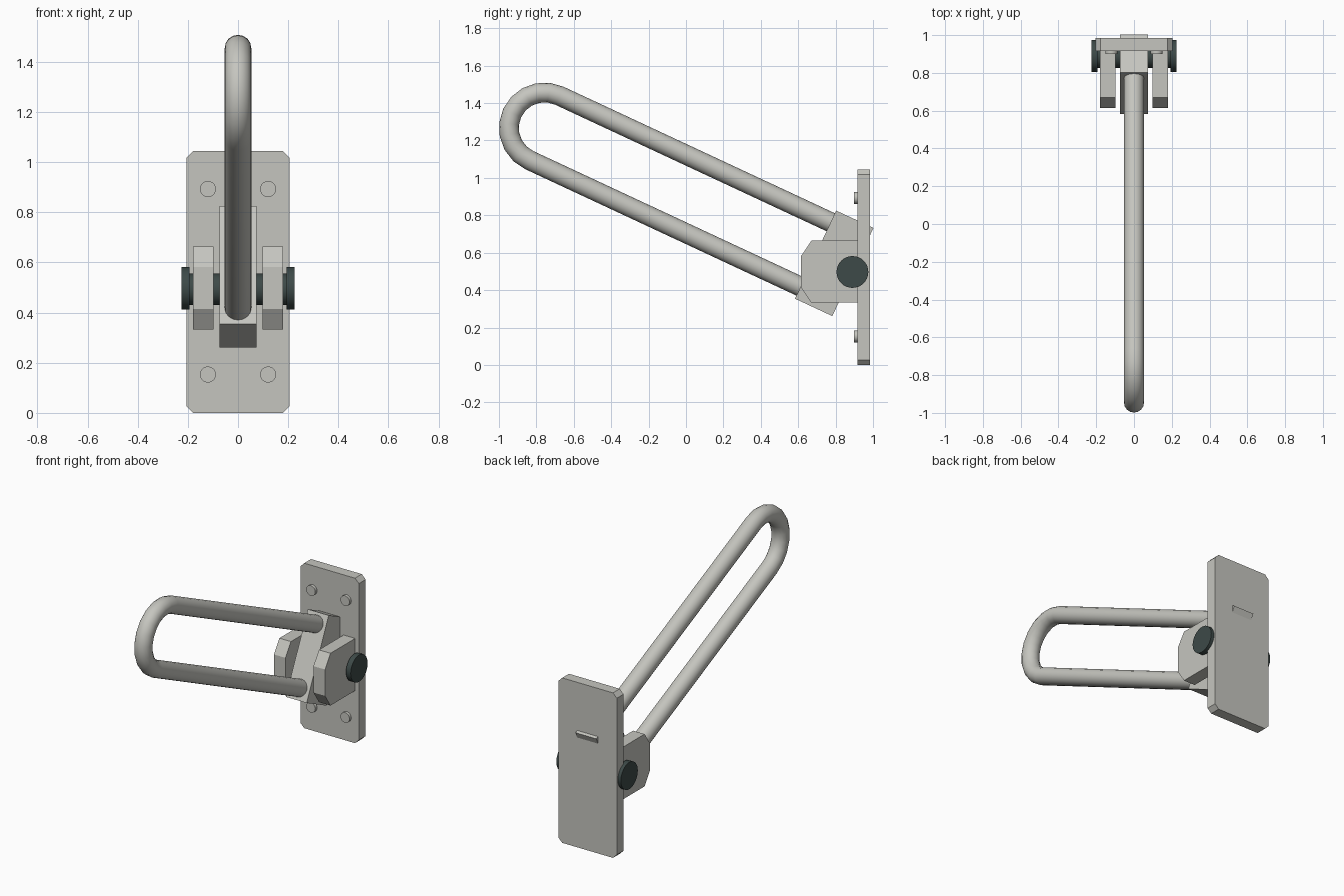
import bpy, bmesh, math
from mathutils import Vector, Matrix

if "Cube" in bpy.data.objects:
    bpy.data.objects.remove(bpy.data.objects["Cube"])


def material(name, rgb):
    m = bpy.data.materials.new(name)
    m.diffuse_color = (*rgb, 1)
    m.use_nodes = True
    m.node_tree.nodes["Principled BSDF"].inputs["Base Color"].default_value = m.diffuse_color
    return m


METAL = material("warm_grey_metal", (0.56, 0.56, 0.52))
DARK = material("dark_teal_metal", (0.047, 0.068, 0.065))


def finish(bm, name, mat, smooth=False):
    bmesh.ops.recalc_face_normals(bm, faces=bm.faces)
    me = bpy.data.meshes.new(name)
    bm.to_mesh(me)
    bm.free()
    ob = bpy.data.objects.new(name, me)
    bpy.context.collection.objects.link(ob)
    me.materials.append(mat)
    if smooth:
        bpy.ops.object.select_all(action='DESELECT')
        ob.select_set(True)
        bpy.context.view_layer.objects.active = ob
        bpy.ops.object.shade_smooth_by_angle(angle=math.radians(35))
    return ob


def prism(name, points, depth, mat):
    """Extrude a closed outline of 3D points along the depth vector."""
    bm = bmesh.new()
    face = bm.faces.new([bm.verts.new(p) for p in points])
    ext = bmesh.ops.extrude_face_region(bm, geom=[face])
    moved = [g for g in ext["geom"] if isinstance(g, bmesh.types.BMVert)]
    bmesh.ops.translate(bm, verts=moved, vec=depth)
    return finish(bm, name, mat)


def cylinder(name, centre, radius, length, axis, mat, sides=32):
    bm = bmesh.new()
    rot = Matrix.Rotation(math.pi / 2, 4, 'Y' if axis == 'X' else 'X')
    bmesh.ops.create_cone(bm, cap_ends=True, segments=sides, radius1=radius,
                          radius2=radius, depth=length,
                          matrix=Matrix.Translation(centre) @ rot)
    return finish(bm, name, mat, True)


# Wall plate with clipped corners
w, h, c = 0.205, 1.045, 0.027
outline = [(-w + c, 0), (w - c, 0), (w, c), (w, h - c),
           (w - c, h), (-w + c, h), (-w, h - c), (-w, c)]
prism("wall_plate", [(x, 0.917, z) for x, z in outline], (0, 0.068, 0), METAL)

# Screw heads on the plate
for x in (-0.12, 0.12):
    for z in (0.153, 0.893):
        cylinder("screw_head", (x, 0.911, z), 0.032, 0.024, 'Y', METAL, 24)

# Hinge cheeks and pin caps, one on each side
cheek = [(0.925, 0.333), (0.67, 0.333), (0.615, 0.415),
         (0.615, 0.582), (0.67, 0.664), (0.925, 0.664)]
for s, side in ((-1, "left"), (1, "right")):
    prism(side + "_hinge_cheek", [(s * 0.098, y, z) for y, z in cheek],
          (s * 0.081, 0, 0), METAL)
    cylinder(side + "_pin_cap", (s * 0.2095, 0.89, 0.497), 0.085, 0.033, 'X', DARK)

# Hinge pin
cylinder("hinge_pin", (0, 0.89, 0.493), 0.063, 0.40, 'X', DARK)

# Tilted pivot block
tilt = math.radians(25)
u = Vector((0, math.cos(tilt), -math.sin(tilt)))   # along the rail, to the wall
v = Vector((0, math.sin(tilt), math.cos(tilt)))    # across the rail, upward
corner = Vector((-0.073, 0.583, 0.354))
prism("pivot_block", [corner, corner + u * 0.22, corner + u * 0.22 + v * 0.52,
                      corner + v * 0.52], (0.146, 0, 0), METAL)

# Looped grab rail: two straight bars joined by a half-round bend
bend, R, r, sides, steps = Vector((0, -0.757, 1.267)), 0.19, 0.053, 16, 10
frames = [(bend + v * R + u * 1.65, v)]
for i in range(steps + 1):
    a = math.pi * i / steps
    out = v * math.cos(a) - u * math.sin(a)
    frames.append((bend + out * R, out))
frames.append((bend - v * R + u * 1.65, -v))
bm = bmesh.new()
rings = []
for p, out in frames:
    ring = []
    for k in range(sides):
        t = 2 * math.pi * k / sides
        ring.append(bm.verts.new(p + out * r * math.cos(t)
                                 + Vector((r * math.sin(t), 0, 0))))
    rings.append(ring)
for a, b in zip(rings, rings[1:]):
    for k in range(sides):
        n = (k + 1) % sides
        bm.faces.new((a[k], a[n], b[n], b[k]))
bm.faces.new(rings[0])
bm.faces.new(rings[-1])
finish(bm, "grab_rail", METAL, True)
